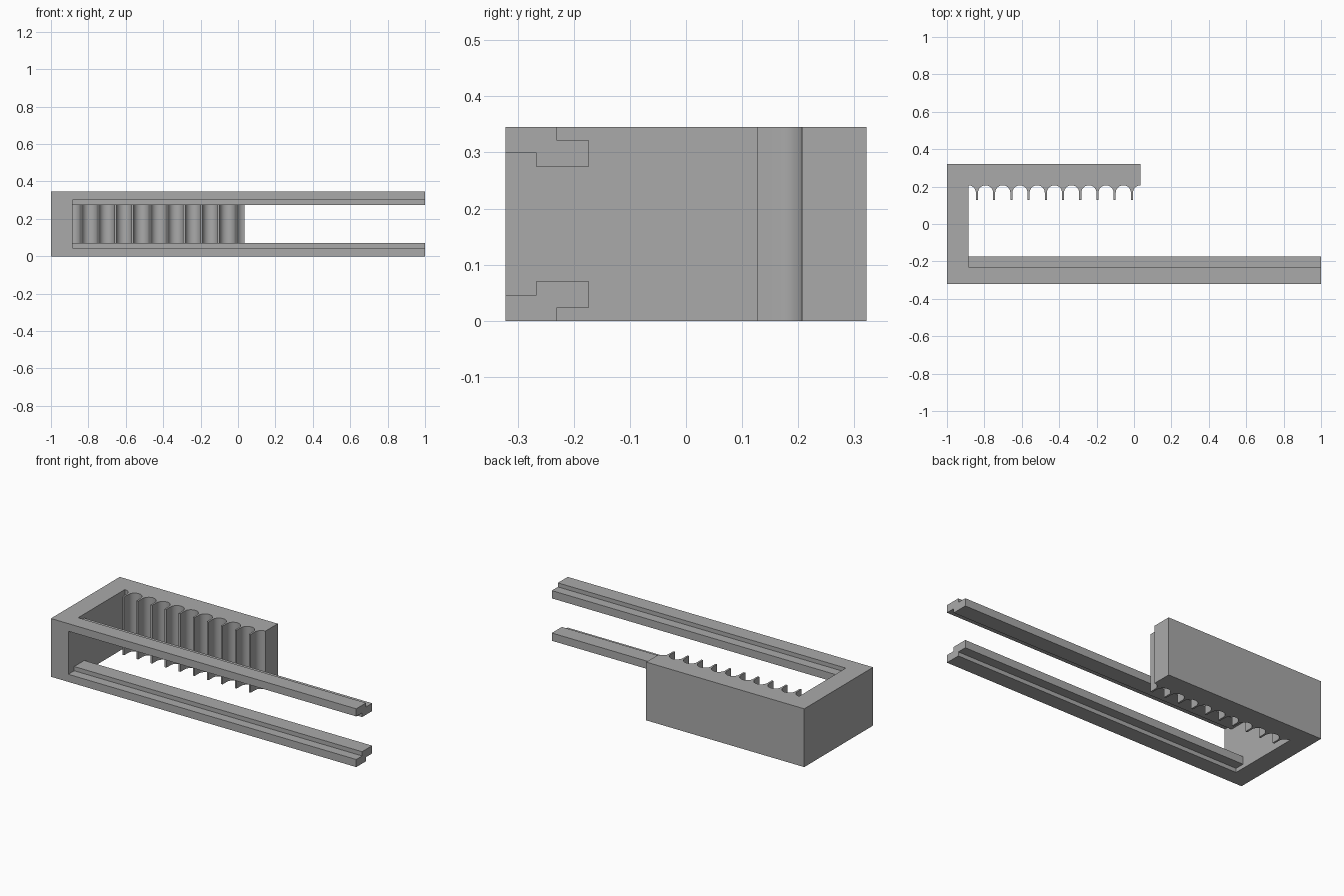
import bpy, bmesh, math
from mathutils import Vector

cube = bpy.data.objects.get("Cube")
if cube:
    bpy.data.objects.remove(cube, do_unlink=True)

grey = bpy.data.materials.new("plain grey")
grey.use_nodes = True
COLOUR = (0.4, 0.4, 0.4, 1)
grey.diffuse_color = COLOUR
grey.node_tree.nodes["Principled BSDF"].inputs["Base Color"].default_value = COLOUR

HEIGHT = 0.345
WALL_X, BLOCK_X = -0.886, 0.035       # inner wall face, free end of the comb
FRONT_Y, RAIL_Y, BACK_Y = -0.322, -0.173, 0.322
ROOT_Y, TIP_Y = 0.207, 0.127          # comb valley and tooth tip
TEETH, TOOTH = 10, 0.011


def prism(name, points, direction):
    """Extrude a closed outline along a direction."""
    bm = bmesh.new()
    face = bm.faces.new([bm.verts.new(p) for p in points])
    ext = bmesh.ops.extrude_face_region(bm, geom=[face])
    moved = [v for v in ext["geom"] if isinstance(v, bmesh.types.BMVert)]
    bmesh.ops.translate(bm, verts=moved, vec=Vector(direction))
    bmesh.ops.recalc_face_normals(bm, faces=bm.faces)
    mesh = bpy.data.meshes.new(name)
    bm.to_mesh(mesh)
    bm.free()
    obj = bpy.data.objects.new(name, mesh)
    bpy.context.collection.objects.link(obj)
    mesh.materials.append(grey)
    return obj


def comb_edge():
    """Round arches between thin teeth, half an arch at each end."""
    pitch = (BLOCK_X - WALL_X) / TEETH
    radius = (pitch - TOOTH) / 2
    steps = 8
    arc = [(radius * math.sin(a), ROOT_Y - radius * (1 - math.cos(a)))
           for a in (math.pi / 2 * i / steps for i in range(steps + 1))]
    points = []
    for i in range(TEETH):
        left = WALL_X + i * pitch
        right = left + pitch
        # skip the arch crown already placed by the previous tooth
        points += [(left + x, y) for x, y in (arc if i == 0 else arc[1:])]
        points += [(left + radius, TIP_Y), (right - radius, TIP_Y)]
        points += [(right - x, y) for x, y in reversed(arc)]
    return points


# Whole bracket: front arm, end wall and toothed back block
outline = [(-1, FRONT_Y), (1, FRONT_Y), (1, RAIL_Y), (WALL_X, RAIL_Y)]
outline += comb_edge() + [(BLOCK_X, BACK_Y), (-1, BACK_Y)]
body = prism("toothed_rail_bracket", [(x, y, 0) for x, y in outline], (0, 0, HEIGHT))

# Stepped window splitting the front arm into two rails
half = [(-0.5, 0.045), (-0.267, 0.045), (-0.267, 0.07), (-0.1, 0.07)]
window = half + [(y, HEIGHT - z) for y, z in reversed(half)]

# Outer groove on each rail
groove = [(-0.23, -0.1), (-0.1, -0.1), (-0.1, 0.024), (-0.23, 0.024)]
top_groove = [(y, HEIGHT - z) for y, z in groove]

bpy.context.view_layer.objects.active = body
body.select_set(True)
for name, section in (("window_cutter", window), ("lower_groove_cutter", groove),
                      ("upper_groove_cutter", top_groove)):
    cutter = prism(name, [(WALL_X, y, z) for y, z in section], (2.2, 0, 0))
    cutter.hide_render = True
    # keep the cutter clear of the comb
    mod = body.modifiers.new(name, "BOOLEAN")
    mod.operation = "DIFFERENCE"
    mod.solver = "EXACT"
    mod.object = cutter
    bpy.ops.object.modifier_apply(modifier=mod.name)
    bpy.data.objects.remove(cutter, do_unlink=True)

bpy.ops.object.shade_smooth_by_angle(angle=math.radians(30))
